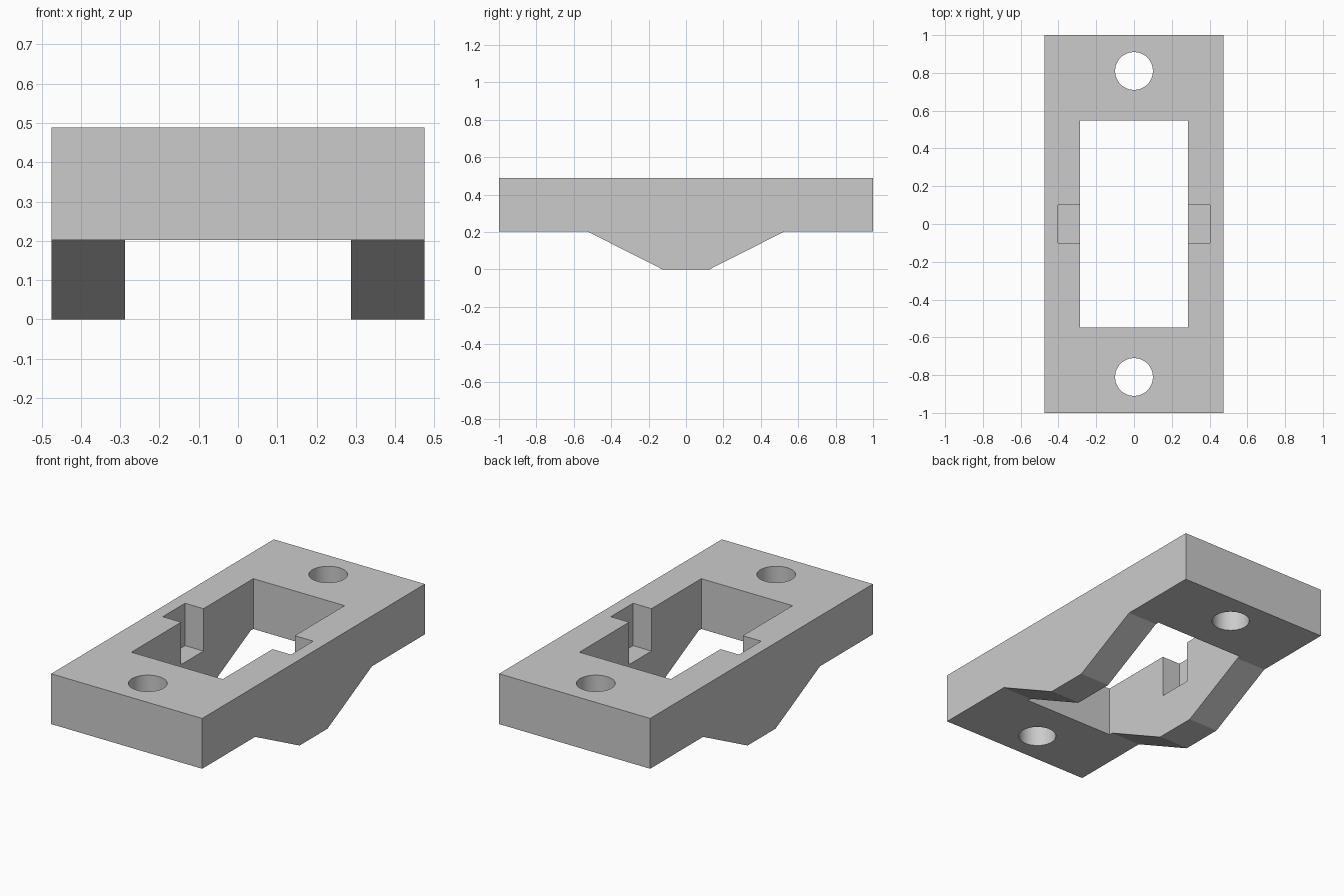
import bpy
import bmesh
from math import radians

cube = bpy.data.objects.get("Cube")
if cube:
    bpy.data.objects.remove(cube, do_unlink=True)

HALF_W, HALF_L = 0.475, 1.0
TOP, UNDERSIDE = 0.488, 0.202

grey = bpy.data.materials.new("plain grey")
grey.use_nodes = True
colour = (0.6, 0.6, 0.6, 1)
grey.diffuse_color = colour
grey.node_tree.nodes["Principled BSDF"].inputs["Base Color"].default_value = colour


def add_object(name, bm):
    bmesh.ops.recalc_face_normals(bm, faces=bm.faces)
    mesh = bpy.data.meshes.new(name)
    bm.to_mesh(mesh)
    bm.free()
    mesh.materials.append(grey)
    obj = bpy.data.objects.new(name, mesh)
    bpy.context.collection.objects.link(obj)
    return obj


def box(name, half_x, half_y, z0, z1):
    bm = bmesh.new()
    bmesh.ops.create_cube(bm, size=2)
    for v in bm.verts:
        v.co = (v.co.x * half_x, v.co.y * half_y, z1 if v.co.z > 0 else z0)
    return add_object(name, bm)


def cylinder(name, radius, y):
    bm = bmesh.new()
    bmesh.ops.create_cone(bm, cap_ends=True, segments=48, radius1=radius,
                          radius2=radius, depth=2)
    bmesh.ops.translate(bm, verts=bm.verts, vec=(0, y, 0))
    return add_object(name, bm)


# Mounting block: side profile extruded across the width
half = [(HALF_L, TOP), (HALF_L, UNDERSIDE), (0.525, UNDERSIDE), (0.125, 0)]
profile = half + [(-y, z) for y, z in reversed(half)]
bm = bmesh.new()
face = bm.faces.new([bm.verts.new((-HALF_W, y, z)) for y, z in profile])
side = bmesh.ops.extrude_face_region(bm, geom=[face])["geom"]
bmesh.ops.translate(bm, verts=[g for g in side if isinstance(g, bmesh.types.BMVert)],
                    vec=(2 * HALF_W, 0, 0))
block = add_object("mounting_block", bm)

# Window, the pair of side notches and the two screw holes
cutters = [
    box("window_cutter", 0.287, 0.547, -0.5, 1),
    box("notch_cutter", 0.403, 0.1, 0.247, 1),
    cylinder("back_hole_cutter", 0.1, 0.81),
    cylinder("front_hole_cutter", 0.1, -0.81),
]
bpy.context.view_layer.objects.active = block
for cutter in cutters:
    mod = block.modifiers.new(cutter.name, "BOOLEAN")
    mod.operation = "DIFFERENCE"
    mod.solver = "EXACT"
    mod.object = cutter
    bpy.ops.object.modifier_apply(modifier=mod.name)
    bpy.data.objects.remove(cutter, do_unlink=True)

# Smooth hole walls, sharp edges elsewhere
bpy.ops.object.select_all(action="DESELECT")
block.select_set(True)
bpy.ops.object.shade_smooth_by_angle(angle=radians(20))
